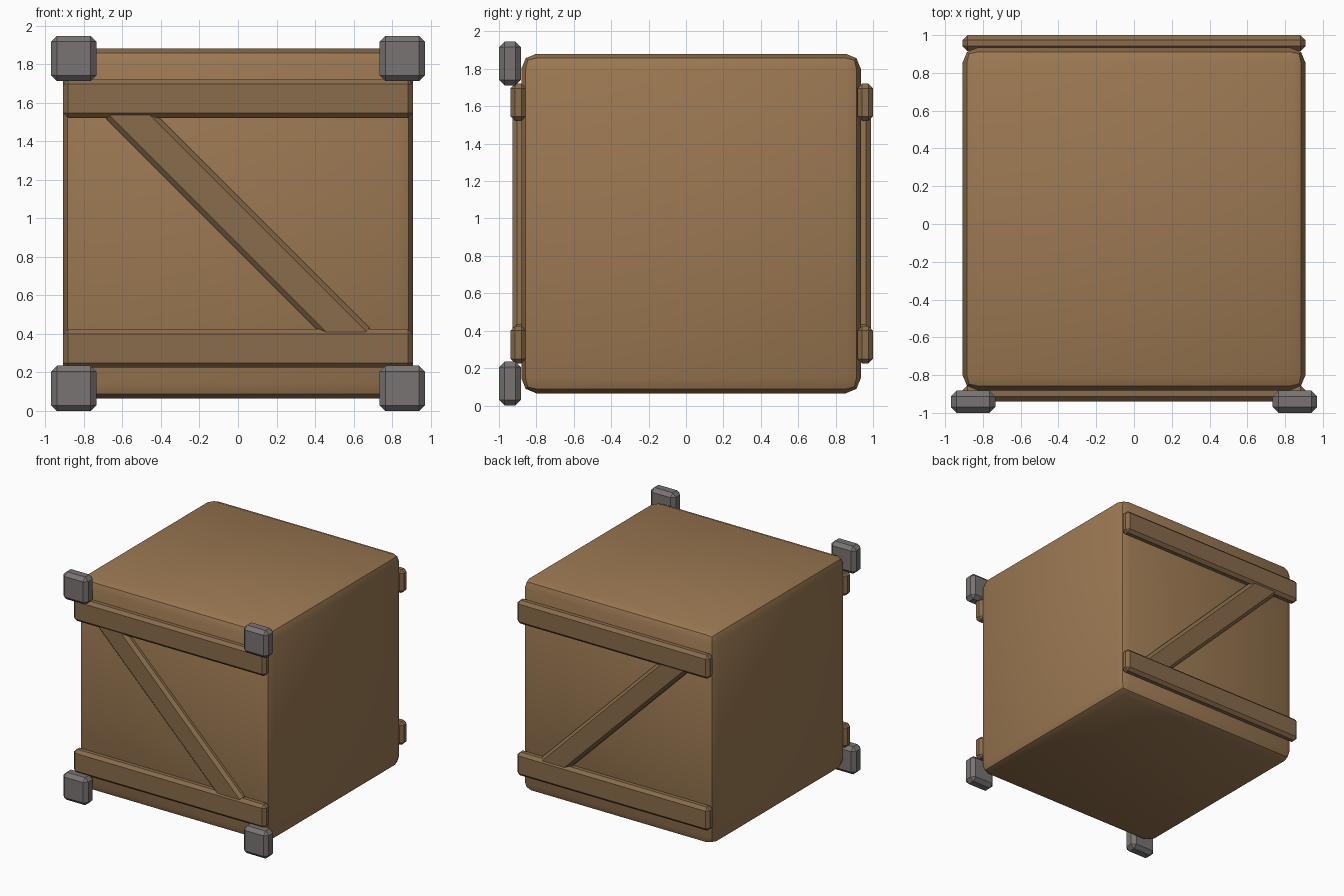
import bpy
from math import radians

if "Cube" in bpy.data.objects:
    bpy.data.objects.remove(bpy.data.objects["Cube"])


def material(name, rgb):
    mat = bpy.data.materials.new(name)
    mat.diffuse_color = (*rgb, 1)
    mat.use_nodes = True
    mat.node_tree.nodes["Principled BSDF"].inputs["Base Color"].default_value = mat.diffuse_color
    return mat


WOOD = material("wood", (0.33, 0.19, 0.085))
PLANK = material("plank_wood", (0.25, 0.15, 0.07))
METAL = material("metal", (0.19, 0.175, 0.17))


def block(name, centre, size, mat, bevel, segments=1, tilt=0):
    """Bevelled box, optionally tilted about the y axis."""
    bpy.ops.mesh.primitive_cube_add(size=1, location=centre)
    ob = bpy.context.object
    ob.name = name
    ob.scale = size
    bpy.ops.object.transform_apply(location=False, rotation=False, scale=True)
    ob.rotation_euler.y = radians(tilt)
    mod = ob.modifiers.new("bevel", "BEVEL")
    mod.width = bevel
    mod.segments = segments
    mod.limit_method = 'NONE'
    bpy.ops.object.modifier_apply(modifier=mod.name)
    bpy.ops.object.shade_smooth_by_angle(angle=radians(30))
    ob.data.materials.append(mat)
    return ob


MID = 0.973  # mid height of the crate

# Crate body with softly rounded edges
block("crate_body", (0, 0.027, MID), (1.815, 1.815, 1.815), WOOD, 0.08, 2)

# Front and back frames: two rails and one diagonal brace each
for side, y, inward in (("front", -0.897, 1), ("back", 0.958, -1)):
    for level, dz in (("top", 0.648), ("bottom", -0.648)):
        block(f"{side}_{level}_rail", (0, y, MID + dz), (1.815, 0.083, 0.2), PLANK, 0.025)
    block(f"{side}_brace", (0, y + inward * 0.011, MID), (1.78, 0.083, 0.2), PLANK, 0.025, tilt=45)

# Metal corner blocks on the front
for level, z in (("top", 1.829), ("bottom", 0.1175)):
    for side, x in (("left", -0.852), ("right", 0.852)):
        block(f"{level}_{side}_corner_block", (x, -0.941, z), (0.235, 0.118, 0.235), METAL, 0.03)
